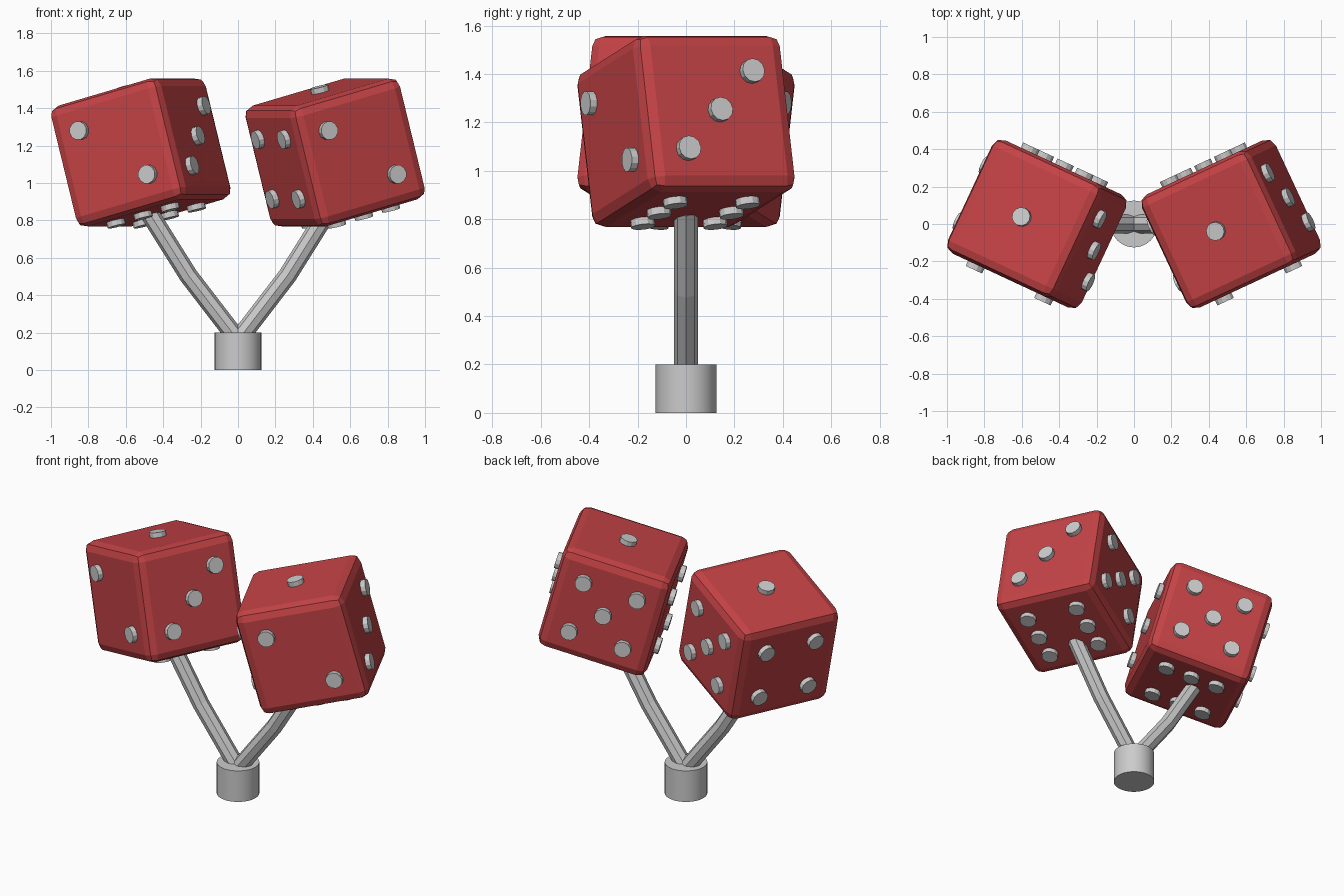
import bpy, bmesh
from math import radians
from mathutils import Matrix, Vector

if "Cube" in bpy.data.objects:
    bpy.data.objects.remove(bpy.data.objects["Cube"])

SIZE, D = 0.668, 0.165          # die edge length, pip spacing
H = SIZE / 2

red = bpy.data.materials.new("red")
red.diffuse_color = (0.55, 0.055, 0.06, 1)
red.use_nodes = True
red.node_tree.nodes["Principled BSDF"].inputs["Base Color"].default_value = red.diffuse_color


def add_object(name, bm, matrix=Matrix()):
    mesh = bpy.data.meshes.new(name)
    bm.to_mesh(mesh)
    bm.free()
    ob = bpy.data.objects.new(name, mesh)
    bpy.context.collection.objects.link(ob)
    ob.matrix_world = matrix
    return ob


# pip layouts: face normal -> two in-plane axes and pip positions
X, Y, Z = Vector((1, 0, 0)), Vector((0, 1, 0)), Vector((0, 0, 1))
corners = [(-1, -1), (-1, 1), (1, -1), (1, 1)]
faces = [
    (Z, X, Y, [(0, 0)]),
    (-Y, X, Z, [(-1, 1), (1, -1)]),
    (X, Y, Z, [(-1, -1), (0, 0), (1, 1)]),
    (-X, Y, Z, corners),
    (Y, X, Z, corners + [(0, 0)]),
    (-Z, X, Y, corners + [(0, -1), (0, 1)]),
]


def make_die(side, x, turn):
    place = (Matrix.Translation((x, 0, 1.163)) @ Matrix.Rotation(radians(turn), 4, 'Z')
             @ Matrix.Rotation(radians(-15), 4, 'Y'))
    # rounded cube body
    bm = bmesh.new()
    bmesh.ops.create_cube(bm, size=SIZE)
    bmesh.ops.bevel(bm, geom=bm.edges[:], offset=0.055, segments=2,
                    profile=0.5, affect='EDGES')
    body = add_object(side + "_die", bm, place)
    body.data.materials.append(red)
    # raised pips
    bm = bmesh.new()
    for n, u, v, spots in faces:
        turn_to = Z.rotation_difference(n).to_matrix().to_4x4()
        for a, b in spots:
            pos = n * (H + 0.005) + u * a * D + v * b * D
            bmesh.ops.create_cone(bm, cap_ends=True, segments=12, radius1=0.05,
                                  radius2=0.05, depth=0.05,
                                  matrix=Matrix.Translation(pos) @ turn_to)
    add_object(side + "_pips", bm, place)


def make_arm(side, s):
    # bent tube from the base into the die
    curve = bpy.data.curves.new(side + "_arm", 'CURVE')
    curve.dimensions = '3D'
    curve.bevel_depth = 0.05
    curve.bevel_resolution = 2
    curve.use_fill_caps = True
    path = [(0, 0.16), (0.265, 0.505), (0.475, 0.84)]
    spline = curve.splines.new('POLY')
    spline.points.add(len(path) - 1)
    for p, (x, z) in zip(spline.points, path):
        p.co = (s * x, 0, z, 1)
    spline.use_smooth = False
    ob = bpy.data.objects.new(side + "_arm", curve)
    bpy.context.collection.objects.link(ob)


for side, s in (("left", -1), ("right", 1)):
    make_die(side, s * 0.519, s * 25)
    make_arm(side, s)

# base socket
bpy.ops.mesh.primitive_cylinder_add(vertices=32, radius=0.125, depth=0.2, location=(0, 0, 0.1))
base = bpy.context.object
base.name = "base_socket"
bpy.ops.object.shade_smooth_by_angle(angle=radians(30))
